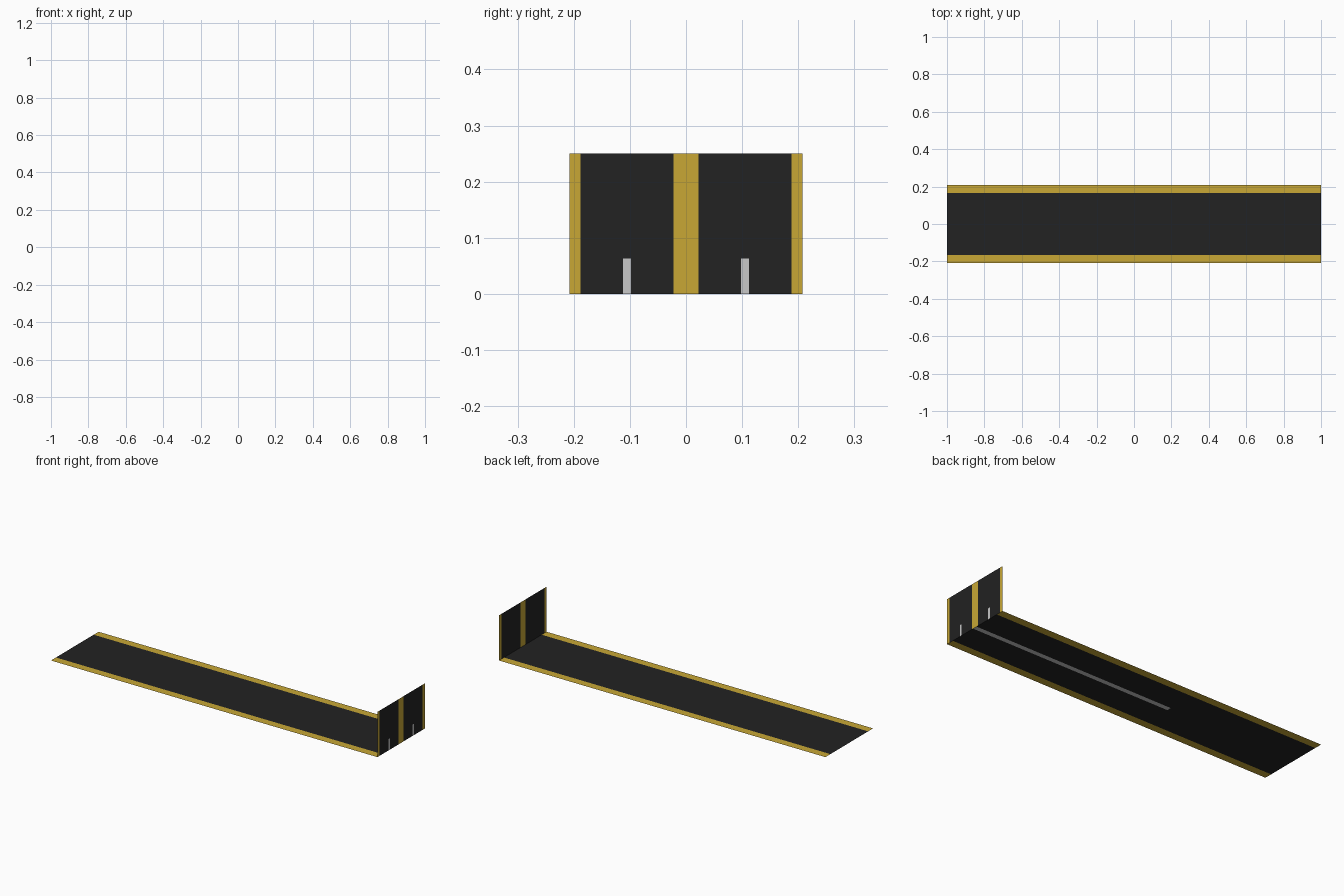
import bpy, bmesh
from mathutils import Vector

if "Cube" in bpy.data.objects:
    bpy.data.objects.remove(bpy.data.objects["Cube"])


def material(name, rgb):
    m = bpy.data.materials.new(name)
    m.diffuse_color = (*rgb, 1)
    m.use_nodes = True
    m.node_tree.nodes["Principled BSDF"].inputs["Base Color"].default_value = m.diffuse_color
    return m


MATS = [material("dark_rubber", (0.016, 0.016, 0.016)),
        material("safety_yellow", (0.58, 0.39, 0.036)),
        material("light_grey", (0.58, 0.58, 0.58))]
DARK, YELLOW, GREY = range(3)
HALF = 0.208
HEIGHT = 0.25
GAP = 0.0004  # distance between the two faces of a sheet


def sheet(name, us, vs, place, rule, normal):
    """Flat panel cut at us and vs, each cell coloured by rule(u, v)."""
    bm = bmesh.new()
    grid = [[bm.verts.new(place(u, v)) for v in vs] for u in us]
    for i in range(len(us) - 1):
        for j in range(len(vs) - 1):
            f = bm.faces.new((grid[i][j], grid[i + 1][j],
                              grid[i + 1][j + 1], grid[i][j + 1]))
            f.material_index = rule((us[i] + us[i + 1]) / 2,
                                    (vs[j] + vs[j + 1]) / 2)
            f.normal_update()
            if f.normal.dot(Vector(normal)) < 0:
                f.normal_flip()
    mesh = bpy.data.meshes.new(name)
    bm.to_mesh(mesh)
    bm.free()
    for m in MATS:
        mesh.materials.append(m)
    ob = bpy.data.objects.new(name, mesh)
    bpy.context.collection.objects.link(ob)


# Floor: yellow borders, with a grey centre line on the underside
def floor_rule(x, y):
    return YELLOW if abs(y) > 0.165 else DARK


def underside_rule(x, y):
    return GREY if abs(y) < 0.013 and x > -0.22 else floor_rule(x, y)


sheet("floor_top", [-1, 1], [-HALF, -0.165, 0.165, HALF],
      lambda x, y: (x, y, GAP), floor_rule, (0, 0, 1))
sheet("floor_underside", [-1, -0.22, 1],
      [-HALF, -0.165, -0.013, 0.013, 0.165, HALF],
      lambda x, y: (x, y, 0), underside_rule, (0, 0, -1))


# End wall: yellow centre and edges, with two grey marks on the outside
def wall_rule(y, z):
    return YELLOW if abs(y) < 0.022 or abs(y) > 0.188 else DARK


def outside_rule(y, z):
    marked = z < 0.063 and 0.098 < abs(y) < 0.112
    return GREY if marked else wall_rule(y, z)


sheet("wall_inside", [-HALF, -0.188, -0.022, 0.022, 0.188, HALF], [0, HEIGHT],
      lambda y, z: (1 - GAP, y, z), wall_rule, (-1, 0, 0))
sheet("wall_outside",
      [-HALF, -0.188, -0.112, -0.098, -0.022, 0.022, 0.098, 0.112, 0.188, HALF],
      [0, 0.063, HEIGHT],
      lambda y, z: (1, y, z), outside_rule, (1, 0, 0))
